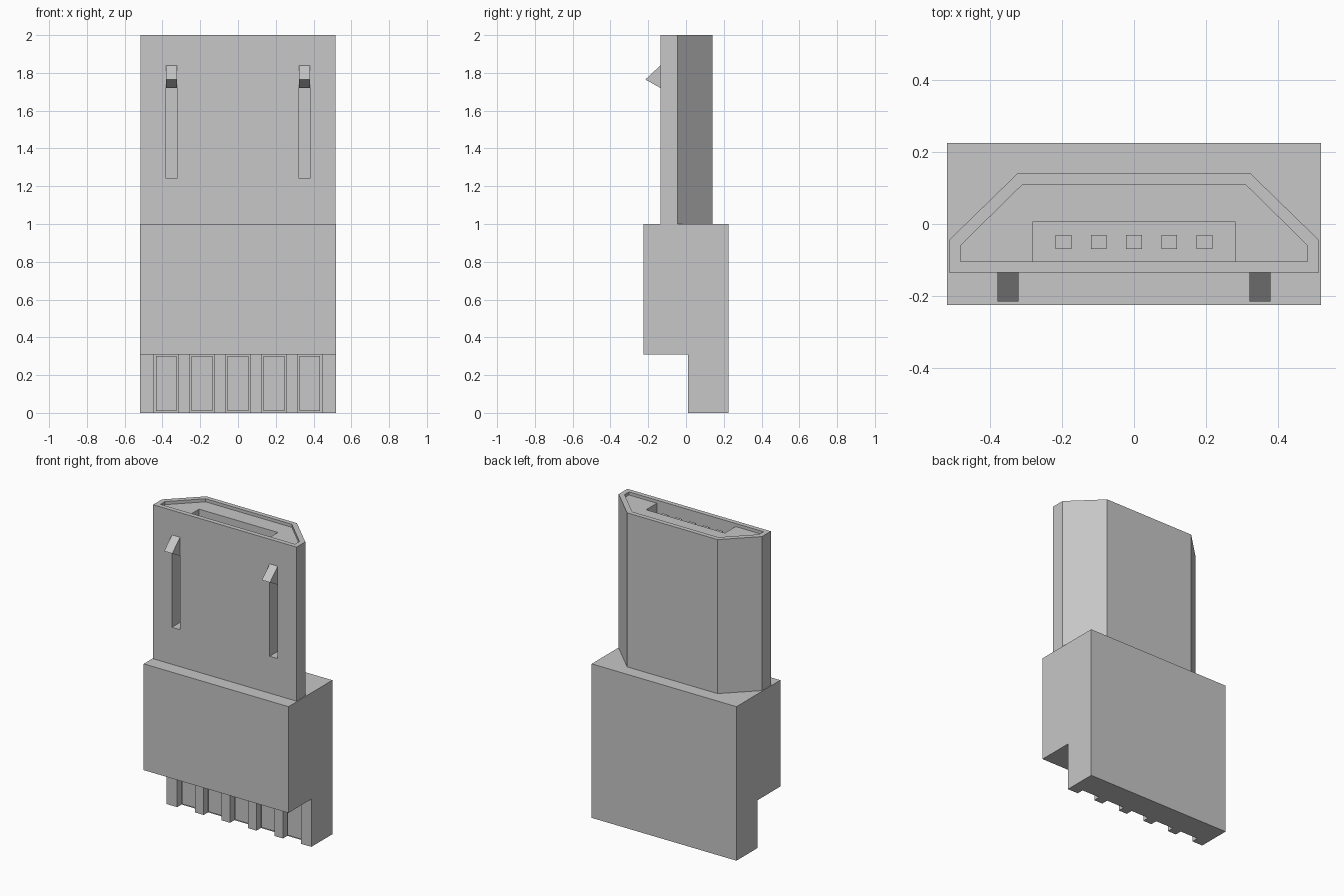
import bpy
import bmesh
from mathutils import Vector

cube = bpy.data.objects.get("Cube")
if cube:
    bpy.data.objects.remove(cube, do_unlink=True)

grey = bpy.data.materials.new("plain grey")
grey.use_nodes = True
colour = (0.57, 0.57, 0.57, 1)
grey.diffuse_color = colour
grey.node_tree.nodes["Principled BSDF"].inputs["Base Color"].default_value = colour


def prism(name, profile, axis, start, end):
    """Extrude a flat profile along x (points are y, z) or z (points are x, y)."""
    bm = bmesh.new()
    place = (lambda p: (start, *p)) if axis == "x" else (lambda p: (*p, start))
    face = bm.faces.new([bm.verts.new(place(p)) for p in profile])
    grown = bmesh.ops.extrude_face_region(bm, geom=[face])
    move = Vector((1, 0, 0) if axis == "x" else (0, 0, 1)) * (end - start)
    verts = [g for g in grown["geom"] if isinstance(g, bmesh.types.BMVert)]
    bmesh.ops.translate(bm, verts=verts, vec=move)
    bmesh.ops.recalc_face_normals(bm, faces=bm.faces)
    mesh = bpy.data.meshes.new(name)
    bm.to_mesh(mesh)
    bm.free()
    mesh.materials.append(grey)
    obj = bpy.data.objects.new(name, mesh)
    bpy.context.collection.objects.link(obj)
    return obj


def box(name, x, y, z):
    return prism(name, [(x[0], y[0]), (x[1], y[0]), (x[1], y[1]), (x[0], y[1])], "z", *z)


def cut(obj, cutter):
    """Subtract the cutter, bake the result and discard the cutter."""
    mod = obj.modifiers.new("cut", "BOOLEAN")
    mod.operation = "DIFFERENCE"
    mod.solver = "EXACT"
    mod.object = cutter
    bpy.context.view_layer.objects.active = obj
    bpy.ops.object.modifier_apply(modifier=mod.name)
    bpy.data.objects.remove(cutter, do_unlink=True)


def mirrored(half):
    return half + [(-x, y) for x, y in reversed(half)]


FRONT, INNER_FRONT = -0.135, -0.105
CAVITY_FLOOR = 1.4

# Housing: a block with a thinner tail at the back
housing = prism("housing", [(-0.225, 0.31), (0.01, 0.31), (0.01, 0), (0.225, 0),
                            (0.225, 1), (-0.225, 1)], "x", -0.52, 0.52)

# Solder grooves in the tail, each with a thin contact pad
for i in range(-2, 3):
    x = i * 0.19
    cut(housing, box("groove_cutter", (x - 0.064, x + 0.064), (-0.1, 0.055), (-0.1, 0.31)))
    box("solder_pad", (x - 0.055, x + 0.055), (0.046, 0.06), (0.01, 0.3))

# Tapered plug shell, hollow from the top
outer = mirrored([(0.515, FRONT), (0.515, -0.045), (0.325, 0.14)])
inner = mirrored([(0.483, INNER_FRONT), (0.483, -0.06), (0.31, 0.11)])
shell = prism("plug_shell", outer, "z", 1, 2)
cut(shell, prism("shell_cutter", inner, "z", CAVITY_FLOOR, 2.1))

# Insulator filling the shell, open at the front around the pins
cavity = [(-0.283, INNER_FRONT), (-0.283, 0.005), (0.283, 0.005), (0.283, INNER_FRONT)]
insulator = prism("insulator", inner + cavity, "z", CAVITY_FLOOR, 1.98)

# Contact pins
for i in range(-2, 3):
    x = i * 0.098
    box("contact_pin", (x - 0.022, x + 0.022), (-0.07, -0.03), (CAVITY_FLOOR, 1.945))

# Latch slots and hooks on both sides
for side, name in ((1, "left"), (-1, "right")):
    x = sorted((side * 0.322, side * 0.38))
    for part in (shell, insulator):
        cut(part, box("slot_cutter", x, (-0.3, -0.035), (1.24, 1.84)))
    prism(name + "_latch_hook", [(-0.035, 1.72), (FRONT, 1.72), (-0.215, 1.765),
                                 (FRONT, 1.84), (-0.035, 1.84)], "x", *x)
